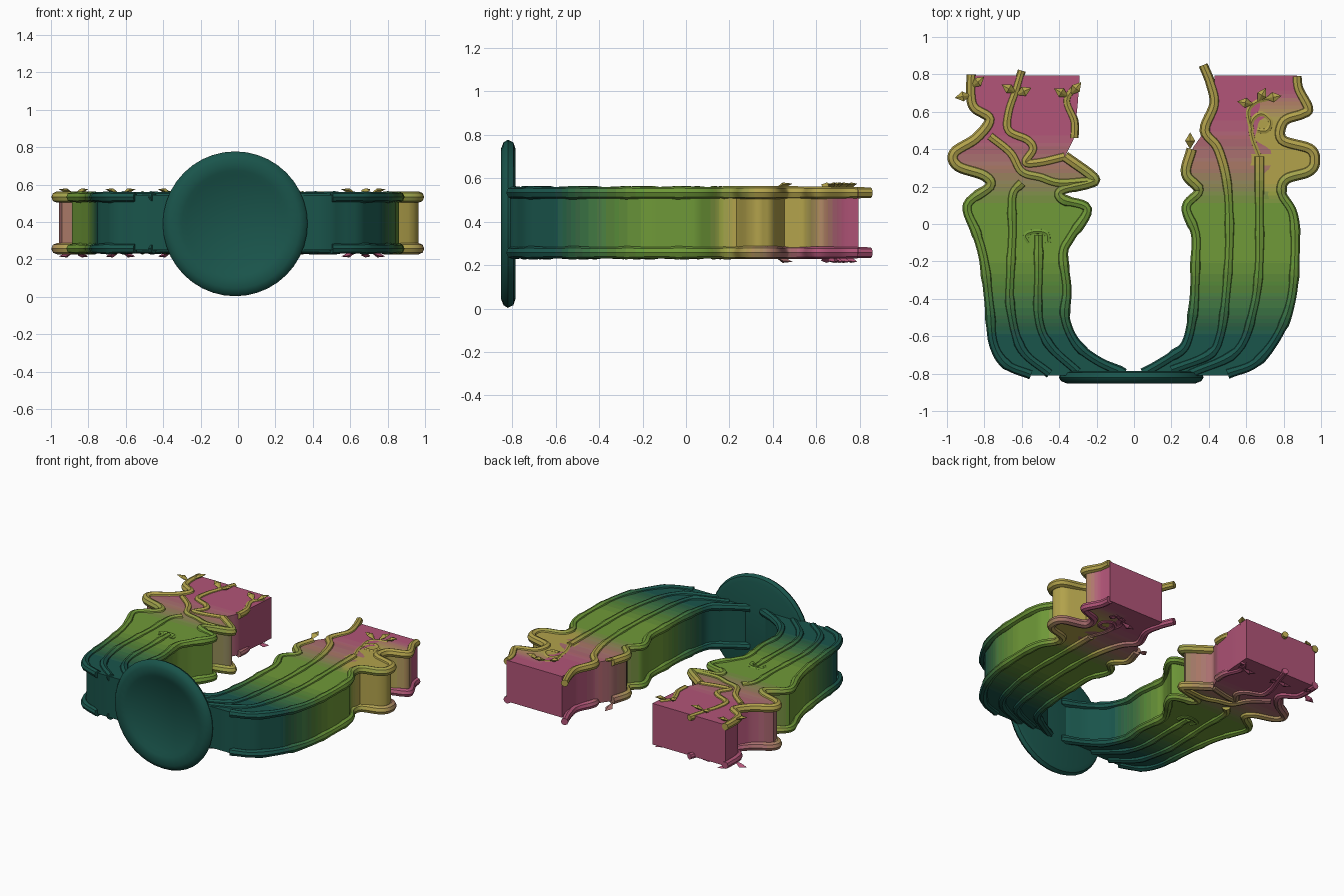
import bpy, bmesh, math
from mathutils import Vector

if "Cube" in bpy.data.objects:
    bpy.data.objects.remove(bpy.data.objects["Cube"])

TEAL, MOSS, GREEN = (.012, .09, .065), (.045, .17, .05), (.15, .31, .04)
GOLD, MAUVE, PINK = (.46, .37, .08), (.38, .19, .14), (.46, .085, .2)
MID = 0.395          # height of the symmetry plane between top and bottom


def blend(stops, y):
    """Piecewise linear lookup of a number or colour along y."""
    stops = sorted(stops, key=lambda s: s[0])
    if y <= stops[0][0]:
        return stops[0][1]
    for (a, u), (b, v) in zip(stops, stops[1:]):
        if y <= b:
            t = (y - a) / (b - a)
            if isinstance(u, tuple):
                return tuple(p + (q - p) * t for p, q in zip(u, v))
            return u + (v - u) * t
    return stops[-1][1]


BASE = [(-.8, TEAL), (-.6, TEAL), (-.45, MOSS), (-.2, GREEN), (.1, GREEN)]


def body_colour(p):
    if p.x < 0:
        return blend(BASE + [(.3, MAUVE), (.5, PINK)], p.y)
    if p.x > .68:
        return blend(BASE + [(.22, GOLD), (.55, GOLD), (.72, PINK)], p.y)
    return blend(BASE + [(.3, MAUVE), (.6, PINK)], p.y)


def vine_colour(p):
    tail = [(.35, GOLD), (.8, GOLD)] if p.z > MID else [(.25, GOLD), (.4, MAUVE), (.6, PINK)]
    return blend(BASE + tail, p.y)


def material(c):
    c = tuple(round(math.sqrt(v) * 30) / 30 for v in c)
    name = "tint_%.2f_%.2f_%.2f" % c
    m = bpy.data.materials.get(name) or bpy.data.materials.new(name)
    m.diffuse_color = (c[0] ** 2, c[1] ** 2, c[2] ** 2, 1)
    m.use_nodes = True
    m.node_tree.nodes["Principled BSDF"].inputs["Base Color"].default_value = m.diffuse_color
    return m


def finish(name, bm, colour, angle=50):
    bmesh.ops.recalc_face_normals(bm, faces=bm.faces)
    me = bpy.data.meshes.new(name)
    slots = {}
    for f in bm.faces:
        m = material(colour(f.calc_center_median()))
        if m.name not in slots:
            slots[m.name] = len(slots)
            me.materials.append(m)
        f.material_index = slots[m.name]
    bm.to_mesh(me)
    bm.free()
    ob = bpy.data.objects.new(name, me)
    bpy.context.collection.objects.link(ob)
    bpy.ops.object.select_all(action='DESELECT')
    ob.select_set(True)
    bpy.context.view_layer.objects.active = ob
    bpy.ops.object.shade_smooth_by_angle(angle=math.radians(angle))
    return ob


def arm(name, outer, inner):
    """Slab filled between two side outlines, in narrow rows along y."""
    bm = bmesh.new()
    xo, xi = [(y, x) for x, y in outer], [(y, x) for x, y in inner]
    n, cols, layers = 80, 6, []
    for z in (.25, .545):
        grid = []
        for i in range(n + 1):
            y = -.81 + 1.605 * i / n
            a, b = blend(xo, y), blend(xi, y)
            grid.append([bm.verts.new((a + (b - a) * j / cols, y, z)) for j in range(cols + 1)])
        for i in range(n):
            for j in range(cols):
                bm.faces.new((grid[i][j], grid[i][j + 1], grid[i + 1][j + 1], grid[i + 1][j]))
        layers.append(grid)
    lo, hi = layers
    for i in range(n):
        for j in (0, cols):
            bm.faces.new((lo[i][j], lo[i + 1][j], hi[i + 1][j], hi[i][j]))
    for i in (0, n):
        for j in range(cols):
            bm.faces.new((lo[i][j], lo[i][j + 1], hi[i][j + 1], hi[i][j]))
    finish(name, bm, body_colour)


def smooth_path(pts, steps=6):
    p = [Vector(q) for q in pts]
    p = [p[0] * 2 - p[1]] + p + [p[-1] * 2 - p[-2]]
    out = []
    for a, b, c, d in zip(p, p[1:], p[2:], p[3:]):
        for s in range(steps):
            t = s / steps
            out.append(.5 * (2 * b + (c - a) * t + (2 * a - 5 * b + 4 * c - d) * t * t
                             + (3 * b - a - 3 * c + d) * t ** 3))
    return out + [p[-2]]


def vine(name, pts, r=.03):
    """Jointed stem on the top face, repeated on the bottom face."""
    bm = bmesh.new()
    path = smooth_path(pts)
    for z in (.533, 2 * MID - .533):
        rings, dist = [], 0
        for k, p in enumerate(path):
            d = (path[min(k + 1, len(path) - 1)] - path[max(k - 1, 0)]).normalized()
            dist += (p - path[k - 1]).length if k else 0
            joint = (dist / .24) % 1
            rad = r * (.88 + .4 * max(0, joint - .55)) if p.y < .2 else r
            if p.y > .5:
                rad *= 1 - .5 * (p.y - .5)
            ring = []
            for s in range(8):
                a = math.tau * s / 8
                ring.append(bm.verts.new((p.x - d.y * rad * math.cos(a), p.y + d.x * rad * math.cos(a),
                                          z + rad * math.sin(a))))
            rings.append(ring)
        for a, b in zip(rings, rings[1:]):
            for s in range(8):
                bm.faces.new((a[s], a[s - 1], b[s - 1], b[s]))
        bm.faces.new(rings[0])
        bm.faces.new(rings[-1])
    finish(name, bm, vine_colour, 40)


def leaf(x, y, deg, size=.09):
    """Folded diamond leaf, top and bottom."""
    bm = bmesh.new()
    c, s = math.cos(math.radians(deg)), math.sin(math.radians(deg))
    for sign in (1, -1):
        def v(u, w, h):
            return bm.verts.new((x + u * c - w * s, y + u * s + w * c, MID + sign * (.16 + h)))
        base, tip = v(0, 0, -.01), v(size, 0, .02)
        l, r = v(size * .5, size * .3, .015), v(size * .5, -size * .3, .015)
        top, under = v(size * .5, 0, .025), v(size * .5, 0, -.005)
        for a, b in ((base, l), (l, tip), (tip, r), (r, base)):
            bm.faces.new((a, b, top))
            bm.faces.new((b, a, under))
    finish("leaf", bm, vine_colour, 20)


# Arm outlines as (x, y) seen from above
left_outer = [(-.87, .8), (-.87, .68), (-.85, .62), (-.77, .56), (-.84, .46), (-.96, .38), (-.94, .31),
              (-.8, .26), (-.77, .2), (-.89, .1), (-.84, -.05), (-.8, -.2), (-.77, -.45), (-.75, -.64),
              (-.68, -.75), (-.55, -.805)]
left_inner = [(-.29, .8), (-.3, .65), (-.32, .46), (-.37, .36), (-.22, .25), (-.24, .22), (-.39, .18),
              (-.38, .13), (-.25, .08), (-.34, -.07), (-.38, -.16), (-.36, -.35), (-.37, -.5), (-.31, -.64),
              (-.2, -.73), (-.05, -.8)]
right_outer = [(.87, .79), (.88, .72), (.93, .62), (.9, .59), (.8, .55), (.79, .45), (.94, .4), (.965, .33),
               (.93, .28), (.81, .24), (.79, .16), (.85, .05), (.86, -.15), (.84, -.4), (.77, -.59),
               (.65, -.74), (.5, -.8)]
right_inner = [(.43, .79), (.43, .65), (.38, .5), (.31, .4), (.28, .27), (.35, .18), (.28, .09),
               (.33, -.05), (.33, -.2), (.32, -.45), (.28, -.64), (.2, -.71), (.05, -.8)]
arm("left_arm", left_outer, left_inner)
arm("right_arm", right_outer, right_inner)

# Edge stems that follow the outlines
vine("left_outer_stem", left_outer)
vine("left_inner_stem", left_inner[3:])
vine("right_outer_stem", right_outer)
vine("right_inner_stem", right_inner[3:])

# Stems and tendrils across the arms
vine("left_stem_a", [(-.45, -.8), (-.6, -.67), (-.66, -.45), (-.66, -.25), (-.65, -.05), (-.65, .15), (-.6, .22)])
vine("left_stem_b", [(-.3, -.79), (-.45, -.65), (-.51, -.5), (-.51, -.25), (-.51, -.06)])
vine("left_hook", [(-.56, -.1), (-.58, -.06), (-.53, -.04), (-.47, -.05), (-.46, -.1)], .02)
vine("left_tendril", [(-.6, .82), (-.63, .72), (-.67, .6), (-.67, .5), (-.57, .45), (-.54, .4), (-.58, .33),
                      (-.5, .33), (-.37, .36)], .026)
vine("left_cross_tendril", [(-.77, .47), (-.66, .38), (-.6, .28), (-.5, .25), (-.4, .22), (-.24, .23)], .026)
vine("left_side_tendril", [(-.31, .74), (-.36, .66), (-.32, .55), (-.32, .46)], .024)
vine("right_stem_a", [(.2, -.78), (.4, -.7), (.46, -.6), (.49, -.4), (.51, -.1), (.5, .2), (.45, .4), (.38, .5),
                      (.43, .64), (.41, .75), (.37, .85)])
vine("right_stem_b", [(.3, -.8), (.55, -.68), (.64, -.45), (.67, -.2), (.67, .1), (.67, .36)])
vine("right_curl", [(.67, .36), (.63, .47), (.63, .55), (.68, .59), (.73, .55), (.71, .5), (.66, .5)], .018)
vine("right_sprig", [(.63, .5), (.61, .6), (.65, .65), (.72, .67)], .018)

# Leaves near the tips
for x, y, deg in ((-.87, .69, 190), (-.87, .73, 40), (-.63, .7, 150), (-.63, .69, 25), (-.35, .68, 150),
                  (-.34, .69, 50), (.64, .64, 170), (.66, .65, 60), (.7, .67, 10), (.3, .4, 90)):
    leaf(x, y, deg)

# Round front plate with a rolled rim
profile = [(0, -.835), (.26, -.835), (.285, -.852), (.345, -.852), (.375, -.84), (.387, -.82),
           (.375, -.795), (.345, -.785), (0, -.785)]
bm = bmesh.new()
vs = [bm.verts.new((r, y, 0)) for r, y in profile]
es = [bm.edges.new(e) for e in zip(vs, vs[1:])]
bmesh.ops.spin(bm, geom=vs + es, cent=(0, 0, 0), axis=(0, 1, 0), angle=math.tau, steps=40)
bmesh.ops.remove_doubles(bm, verts=bm.verts, dist=.0005)
bmesh.ops.translate(bm, verts=bm.verts, vec=(-.015, 0, .39))
finish("front_plate", bm, lambda p: TEAL, 40)
